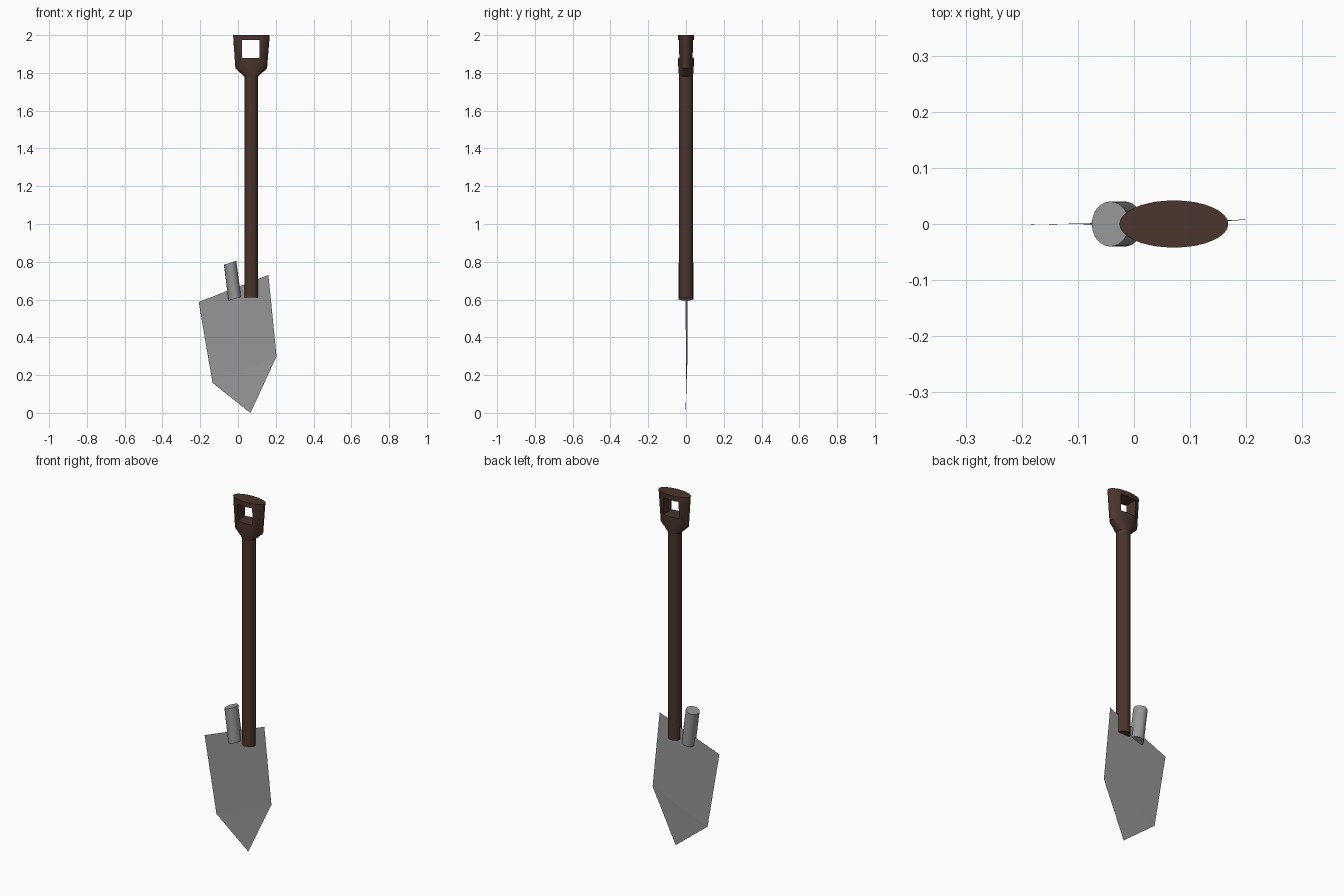
import bpy, bmesh, math
from mathutils import Vector

if "Cube" in bpy.data.objects:
    bpy.data.objects.remove(bpy.data.objects["Cube"])


def material(name, rgb):
    m = bpy.data.materials.new(name)
    m.diffuse_color = (*rgb, 1)
    m.use_nodes = True
    m.node_tree.nodes["Principled BSDF"].inputs["Base Color"].default_value = m.diffuse_color
    return m


wood = material("dark brown wood", (0.07, 0.035, 0.026))
steel = material("grey steel", (0.31, 0.31, 0.31))


def add_object(name, bm, mat, smooth=True):
    mesh = bpy.data.meshes.new(name)
    bm.to_mesh(mesh)
    bm.free()
    mesh.materials.append(mat)
    obj = bpy.data.objects.new(name, mesh)
    bpy.context.collection.objects.link(obj)
    if smooth:
        bpy.ops.object.select_all(action='DESELECT')
        obj.select_set(True)
        bpy.context.view_layer.objects.active = obj
        bpy.ops.object.shade_smooth_by_angle(angle=math.radians(30))
    return obj


def loft(name, rings, mat, sides=32):
    """Closed tube through elliptical rings: (x, z, radius_x, radius_y, cap slope)."""
    bm = bmesh.new()
    loops = []
    for cx, cz, rx, ry, slope in rings:
        loop = []
        for i in range(sides):
            a = 2 * math.pi * i / sides
            dx = rx * math.cos(a)
            loop.append(bm.verts.new((cx + dx, ry * math.sin(a), cz + slope * dx)))
        loops.append(loop)
    for lo, hi in zip(loops, loops[1:]):
        for i in range(sides):
            j = (i + 1) % sides
            bm.faces.new((lo[i], lo[j], hi[j], hi[i]))
    bm.faces.new(loops[0][::-1])
    bm.faces.new(loops[-1])
    return add_object(name, bm, mat)


# Straight wooden shaft
loft("shaft", [(0.07, 0.61, 0.036, 0.037, 0), (0.07, 1.80, 0.036, 0.037, 0)], wood)

# Flattened grip flaring from the shaft
grip = loft("grip", [(0.07, 1.78, 0.036, 0.037, 0),
                     (0.07, 1.825, 0.084, 0.041, 0),
                     (0.071, 2.0, 0.097, 0.042, 0)], wood)

# Square hand hole through the grip
bm = bmesh.new()
bmesh.ops.create_cube(bm, size=1)
bmesh.ops.scale(bm, vec=(0.094, 0.3, 0.095), verts=bm.verts)
bmesh.ops.translate(bm, vec=Vector((0.068, 0, 1.9255)), verts=bm.verts)
cutter = add_object("hand_hole_cutter", bm, wood, smooth=False)
cutter.hide_render = True
cutter.hide_viewport = True
cut = grip.modifiers.new("hand hole", 'BOOLEAN')
cut.operation = 'DIFFERENCE'
cut.solver = 'EXACT'
cut.object = cutter

# Leaning steel socket with slanted ends
loft("socket", [(-0.017, 0.604, 0.033, 0.04, 0.3),
                (-0.042, 0.794, 0.033, 0.04, 0.3)], steel)

# Thin skewed blade sheet with a slight crease above the point
bm = bmesh.new()
a, b, c, d, e = [bm.verts.new(p) for p in (
    (-0.208, -0.002, 0.587), (0.161, 0.006, 0.73), (0.204, 0.008, 0.30),
    (0.066, -0.002, 0.0), (-0.135, 0.0, 0.159))]
bm.faces.new((a, e, c, b))
bm.faces.new((e, d, c))
add_object("blade", bm, steel, smooth=False)
